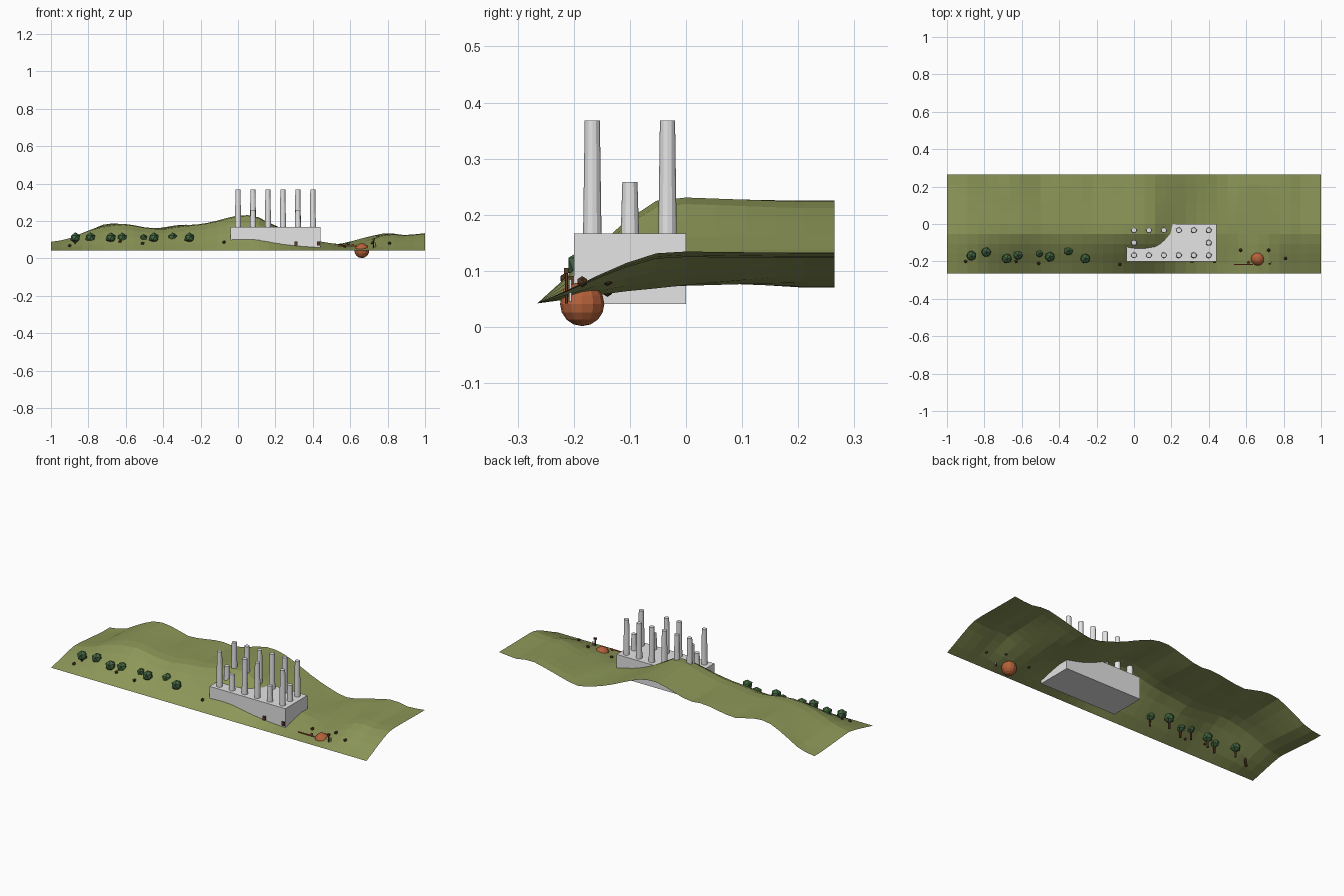
import bpy, bmesh

if "Cube" in bpy.data.objects:
    bpy.data.objects.remove(bpy.data.objects["Cube"], do_unlink=True)


def material(name, r, g, b):
    m = bpy.data.materials.new(name)
    m.use_nodes = True
    m.diffuse_color = (r, g, b, 1)
    bsdf = next(n for n in m.node_tree.nodes if n.type == 'BSDF_PRINCIPLED')
    bsdf.inputs["Base Color"].default_value = (r, g, b, 1)
    return m


GRASS = material("grass green", .265, .31, .098)
STONE = material("pale stone", .78, .78, .78)
LEAF = material("dark leaf green", .055, .13, .05)
BARK = material("dark bark", .11, .045, .022)
CLAY = material("orange clay", .46, .12, .042)
RED = material("rust red", .58, .1, .045)


def finish(name, bm, mat, loc=(0, 0, 0)):
    mesh = bpy.data.meshes.new(name)
    bm.to_mesh(mesh)
    bm.free()
    mesh.materials.append(mat)
    ob = bpy.data.objects.new(name, mesh)
    ob.location = loc
    bpy.context.scene.collection.objects.link(ob)
    return ob


def box(name, centre, size, mat):
    bm = bmesh.new()
    bmesh.ops.create_cube(bm, size=1)
    bmesh.ops.scale(bm, vec=size, verts=bm.verts)
    return finish(name, bm, mat, centre)


def column(name, x, y, z0, z1, r0, r1, mat, sides=12):
    bm = bmesh.new()
    bmesh.ops.create_cone(bm, cap_ends=True, segments=sides, radius1=r0,
                          radius2=r1, depth=z1 - z0)
    return finish(name, bm, mat, (x, y, (z0 + z1) / 2))


def ball(name, loc, r, mat):
    bm = bmesh.new()
    bmesh.ops.create_icosphere(bm, subdivisions=1, radius=r)
    return finish(name, bm, mat, loc)


# Hillside: crest and back-edge heights along x, blended by a slope along y
CREST = [.09, .11, .15, .175, .185, .168, .16, .175, .185, .205, .23,
         .225, .168, .125, .1, .082, .069, .093, .13, .125, .135]
BACK = [.07, .09, .145, .185, .18, .155, .165, .18, .175, .2, .225,
        .215, .175, .13, .095, .072, .09, .116, .135, .122, .132]
SLOPE = [(-.265, 0), (-.2, .31), (-.13, .68), (-.1, .8), (-.05, .97),
         (0, 1), (.265, 1)]
FRONT_Z = .042


def sample(row, x):
    """Smooth curve through evenly spaced heights from x = -1 to 1."""
    t = min(max((x + 1) * 10, 0), 19.999)
    i = int(t)
    f = t - i
    a, b, c, d = (row[min(max(i + k, 0), 20)] for k in (-1, 0, 1, 2))
    return b + .5 * f * (c - a + f * (2*a - 5*b + 4*c - d + f * (3*(b - c) + d - a)))


def slope(y):
    for (y0, s0), (y1, s1) in zip(SLOPE, SLOPE[1:]):
        if y <= y1:
            return s0 + (s1 - s0) * (y - y0) / (y1 - y0)
    return 1


def ground(x, y):
    blend = min(max((y + .05) / .25, 0), 1)
    top = sample(CREST, x) * (1 - blend) + sample(BACK, x) * blend
    return FRONT_Z + (top - FRONT_Z) * slope(y)


bm = bmesh.new()
bmesh.ops.create_grid(bm, x_segments=36, y_segments=10, size=1)
for v in bm.verts:
    v.co.y *= .265
    v.co.z = ground(v.co.x, v.co.y)
finish("hillside", bm, GRASS)

# Ruined temple: platform and its ring of columns
box("temple_platform", (.2, -.1, .104), (.48, .2, .126), STONE)
for i in range(6):
    x = .08 * i
    column("back_column", x, -.033, .16, .368, .0165, .0135, STONE)
    top = .258 if i in (1, 4) else .368
    column("front_column", x, -.167, .16, top, .0165, .0135, STONE)
for x in (0, .4):
    column("side_column", x, -.1, .16, .258, .0165, .0135, STONE)

# Trees with faceted crowns sunk into the slope
for x, y, r in [(-.87, -.17, .029), (-.79, -.15, .029), (-.68, -.185, .029),
                (-.62, -.165, .028), (-.505, -.158, .021), (-.45, -.175, .029),
                (-.35, -.142, .028), (-.26, -.185, .029)]:
    column("tree_trunk", x, y, .05, .1, .006, .005, BARK, 6)
    ball("tree_crown", (x, y, .11), r, LEAF)

# Small dark rocks scattered on the grass
for x, y in [(-.9, -.2), (-.63, -.2), (-.51, -.21), (-.075, -.215),
             (.57, -.14), (.72, -.14), (.81, -.185)]:
    ball("rock", (x, y, ground(x, y) + .004), .01, BARK)
for x in (.31, .43):
    box("gate_post", (x, -.203, .08), (.015, .012, .022), BARK)

# Round clay ball, pole with head, short stone post and fallen staff
bm = bmesh.new()
bmesh.ops.create_uvsphere(bm, u_segments=12, v_segments=8, radius=.0395)
finish("clay_ball", bm, CLAY, (.662, -.185, .041))
column("pole", .725, -.213, .042, .1, .003, .003, BARK, 6)
box("pole_head", (.725, -.213, .1), (.014, .008, .01), BARK)
column("stone_post", .735, -.206, .045, .085, .003, .003, STONE, 6)
box("fallen_staff", (.585, -.216, .066), (.1, .005, .005), RED)
ball("staff_knob", (.612, -.205, .07), .008, RED)
